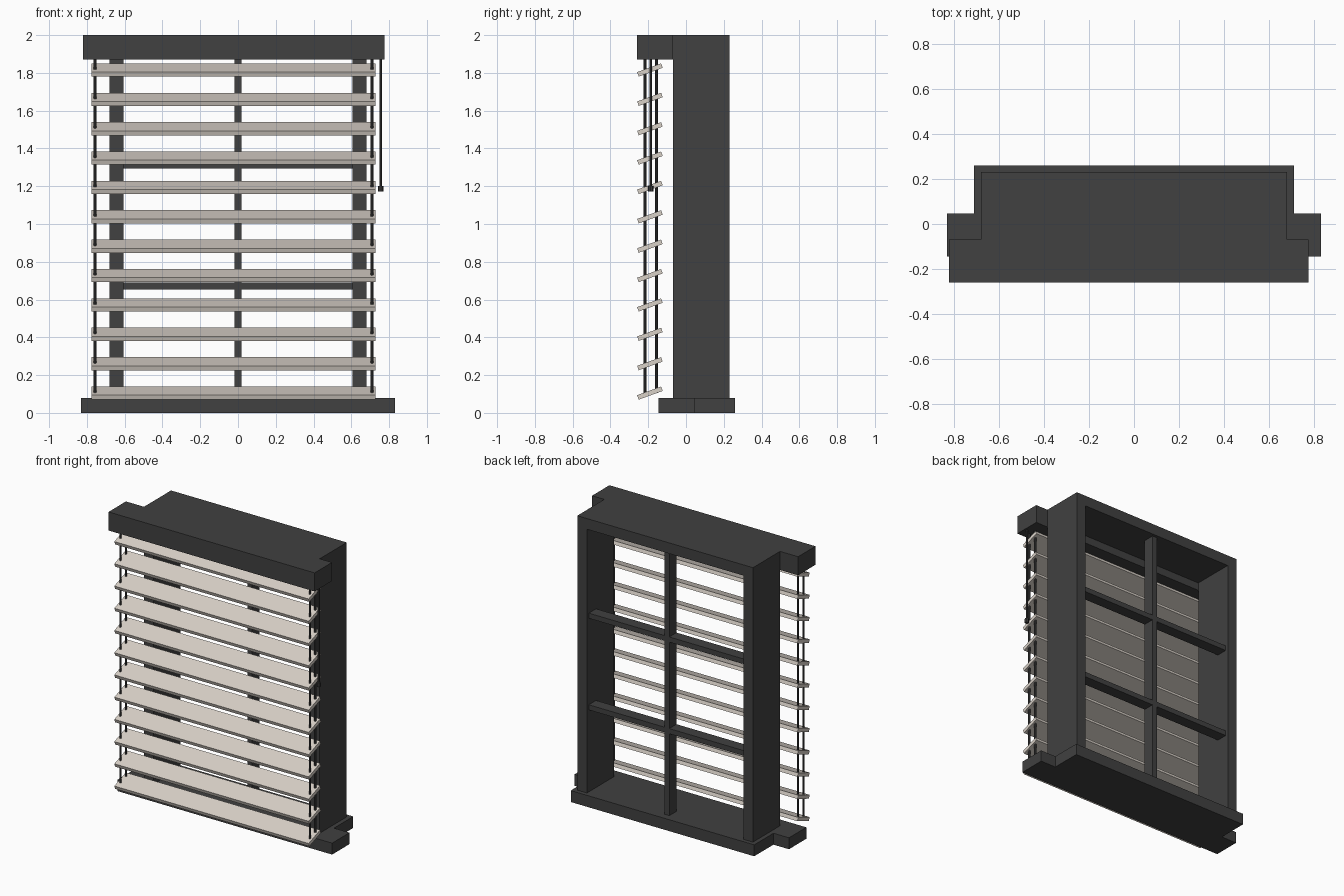
import bpy, bmesh, math
from mathutils import Matrix

if "Cube" in bpy.data.objects:
    bpy.data.objects.remove(bpy.data.objects["Cube"])


def material(name, rgb):
    m = bpy.data.materials.new(name)
    m.diffuse_color = (*rgb, 1)
    m.use_nodes = True
    m.node_tree.nodes["Principled BSDF"].inputs["Base Color"].default_value = m.diffuse_color
    return m


DARK = material("charcoal", (0.052, 0.052, 0.052))
CREAM = material("warm cream", (0.69, 0.635, 0.575))


def finish(name, bm, mat):
    bmesh.ops.recalc_face_normals(bm, faces=bm.faces)
    me = bpy.data.meshes.new(name)
    bm.to_mesh(me)
    bm.free()
    me.materials.append(mat)
    ob = bpy.data.objects.new(name, me)
    bpy.context.collection.objects.link(ob)
    return ob


def box(name, x0, x1, y0, y1, z0, z1, mat=DARK, tilt=0):
    bm = bmesh.new()
    loc = Matrix.Translation(((x0 + x1) / 2, (y0 + y1) / 2, (z0 + z1) / 2))
    size = Matrix.Diagonal((x1 - x0, y1 - y0, z1 - z0, 1))
    bmesh.ops.create_cube(bm, size=1, matrix=loc @ Matrix.Rotation(tilt, 4, "X") @ size)
    return finish(name, bm, mat)


def rod(name, x, y, z0, z1, r, sides=8):
    bm = bmesh.new()
    bmesh.ops.create_cone(bm, cap_ends=True, segments=sides, radius1=r, radius2=r,
                          depth=z1 - z0, matrix=Matrix.Translation((x, y, (z0 + z1) / 2)))
    return finish(name, bm, DARK)


def prism(name, outline, z0, z1):
    bm = bmesh.new()
    face = bm.faces.new([bm.verts.new((x, y, z0)) for x, y in outline])
    ext = bmesh.ops.extrude_face_region(bm, geom=[face])
    for v in ext["geom"]:
        if isinstance(v, bmesh.types.BMVert):
            v.co.z = z1
    return finish(name, bm, DARK)


# T-shaped sill, wider at the front
half = [(0.83, -0.145), (0.83, 0.047), (0.71, 0.047), (0.71, 0.26)]
prism("sill", half + [(-x, y) for x, y in reversed(half)], 0, 0.08)

# Window frame: open front and back
Y0, Y1 = -0.068, 0.231
box("frame_post_left", -0.68, -0.605, Y0, Y1, 0.08, 2)
box("frame_post_right", 0.605, 0.68, Y0, Y1, 0.08, 2)
box("frame_top", -0.605, 0.605, Y0, Y1, 1.925, 2)

# Glazing bars
box("vertical_bar", -0.018, 0.018, 0.13, 0.21, 0.08, 1.925)
for i, z in enumerate((0.671, 1.312)):
    box(f"horizontal_bar_{i + 1}", -0.605, 0.605, 0.13, 0.21, z - 0.018, z + 0.018)

# Blind head rail
box("head_rail", -0.82, 0.775, -0.26, Y0, 1.87, 2)

# Tilted slats
for i in range(12):
    z = 0.105 + i * 0.1555
    box(f"slat_{i + 1}", -0.776, 0.728, -0.191 - 0.0675, -0.191 + 0.0675,
        z - 0.0125, z + 0.0125, CREAM, math.radians(20))

# Ladder cords, front and back, near both ends
for side, x in (("left", -0.757), ("right", 0.709)):
    for pos, y in (("front", -0.217), ("back", -0.157)):
        rod(f"cord_{side}_{pos}", x, y, 0.105, 1.88, 0.0075)

# Pull cord with end knob
rod("pull_cord", 0.756, -0.187, 1.19, 1.88, 0.007)
rod("pull_knob", 0.756, -0.187, 1.173, 1.202, 0.014)
